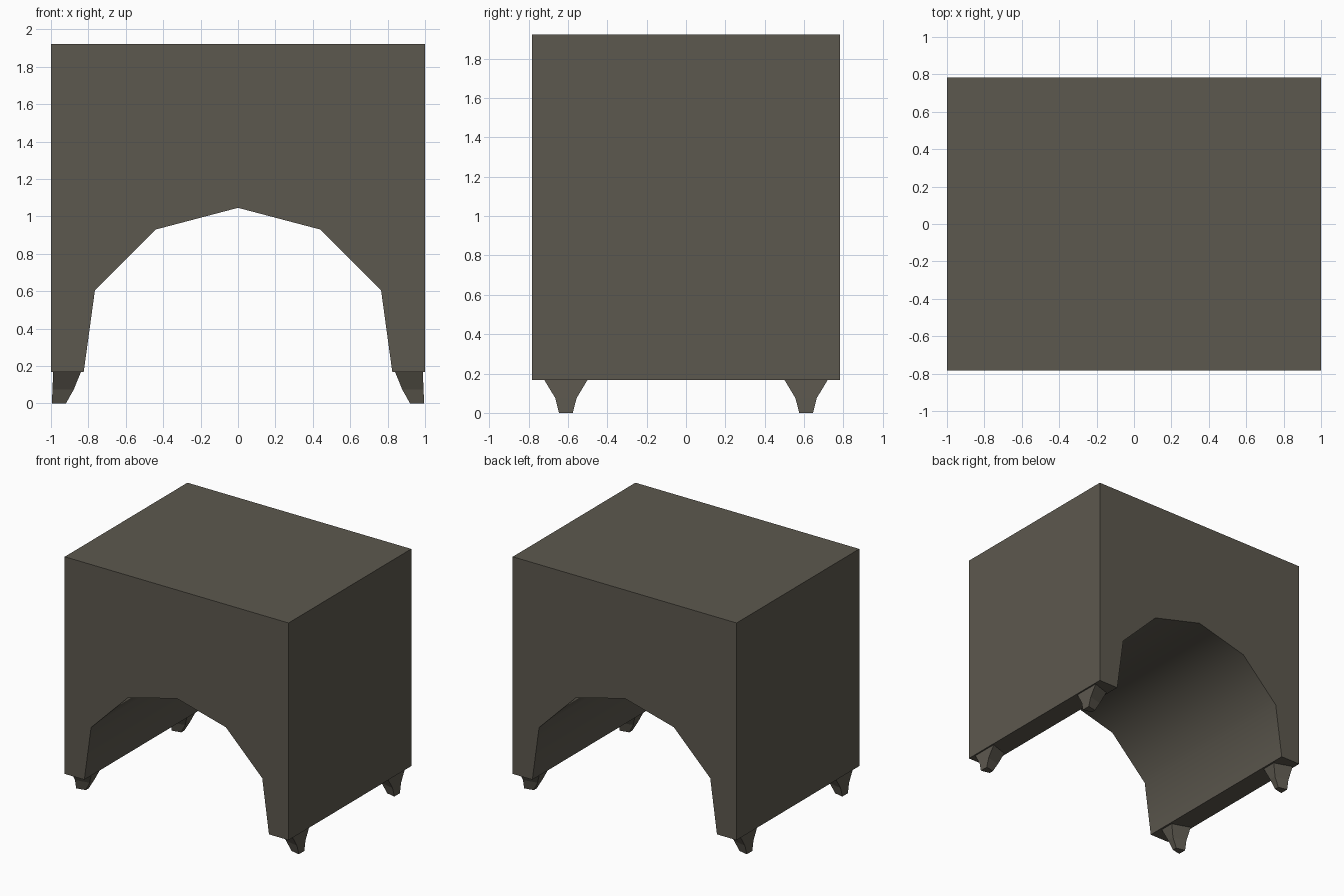
import bpy, bmesh, math

if "Cube" in bpy.data.objects:
    bpy.data.objects.remove(bpy.data.objects["Cube"])

mat = bpy.data.materials.new("dark taupe")
mat.diffuse_color = (0.108, 0.098, 0.077, 1)
mat.use_nodes = True
mat.node_tree.nodes["Principled BSDF"].inputs["Base Color"].default_value = mat.diffuse_color

def finish(name, bm, angle=None):
    bmesh.ops.recalc_face_normals(bm, faces=bm.faces)
    me = bpy.data.meshes.new(name)
    bm.to_mesh(me)
    bm.free()
    me.materials.append(mat)
    ob = bpy.data.objects.new(name, me)
    bpy.context.collection.objects.link(ob)
    if angle:
        bpy.ops.object.select_all(action='DESELECT')
        ob.select_set(True)
        bpy.context.view_layer.objects.active = ob
        bpy.ops.object.shade_smooth_by_angle(angle=math.radians(angle))
    return ob

# Body: block with an arched tunnel, extruded front to back
half = [(0.44, 0.93), (0.765, 0.605), (0.825, 0.168), (1, 0.168), (1, 1.922)]
profile = [(0, 1.046)] + half + [(-x, z) for x, z in reversed(half)]
bm = bmesh.new()
face = bm.faces.new([bm.verts.new((x, -0.783, z)) for x, z in profile])
ext = bmesh.ops.extrude_face_region(bm, geom=[face], use_keep_orig=True)
bmesh.ops.translate(bm, vec=(0, 1.566, 0),
                    verts=[v for v in ext["geom"] if isinstance(v, bmesh.types.BMVert)])
finish("arched_body", bm, 45)

# Feet: tapered stubs, flat outside and narrowing inwards
# levels: z, outer x, inner x, half width in y
LEVELS = [(0.0, 0.995, 0.92, 0.035), (0.075, 0.992, 0.878, 0.054), (0.168, 0.988, 0.84, 0.11)]

def foot(name, sx, sy):
    bm = bmesh.new()
    rings = []
    for z, xo, xi, w in LEVELS:
        pts = [(xo, -w), (xo, w), (xi, w * 0.55), (xi, -w * 0.55)]
        rings.append([bm.verts.new((sx * x, sy * 0.61 + y, z)) for x, y in pts])
    for a, b in zip(rings, rings[1:]):
        for i in range(4):
            j = (i + 1) % 4
            bm.faces.new((a[i], a[j], b[j], b[i]))
    bm.faces.new(rings[0])
    bm.faces.new(rings[-1])
    finish(name, bm)

for sx, side in ((-1, "left"), (1, "right")):
    for sy, end in ((-1, "front"), (1, "back")):
        foot(f"{end}_{side}_foot", sx, sy)
